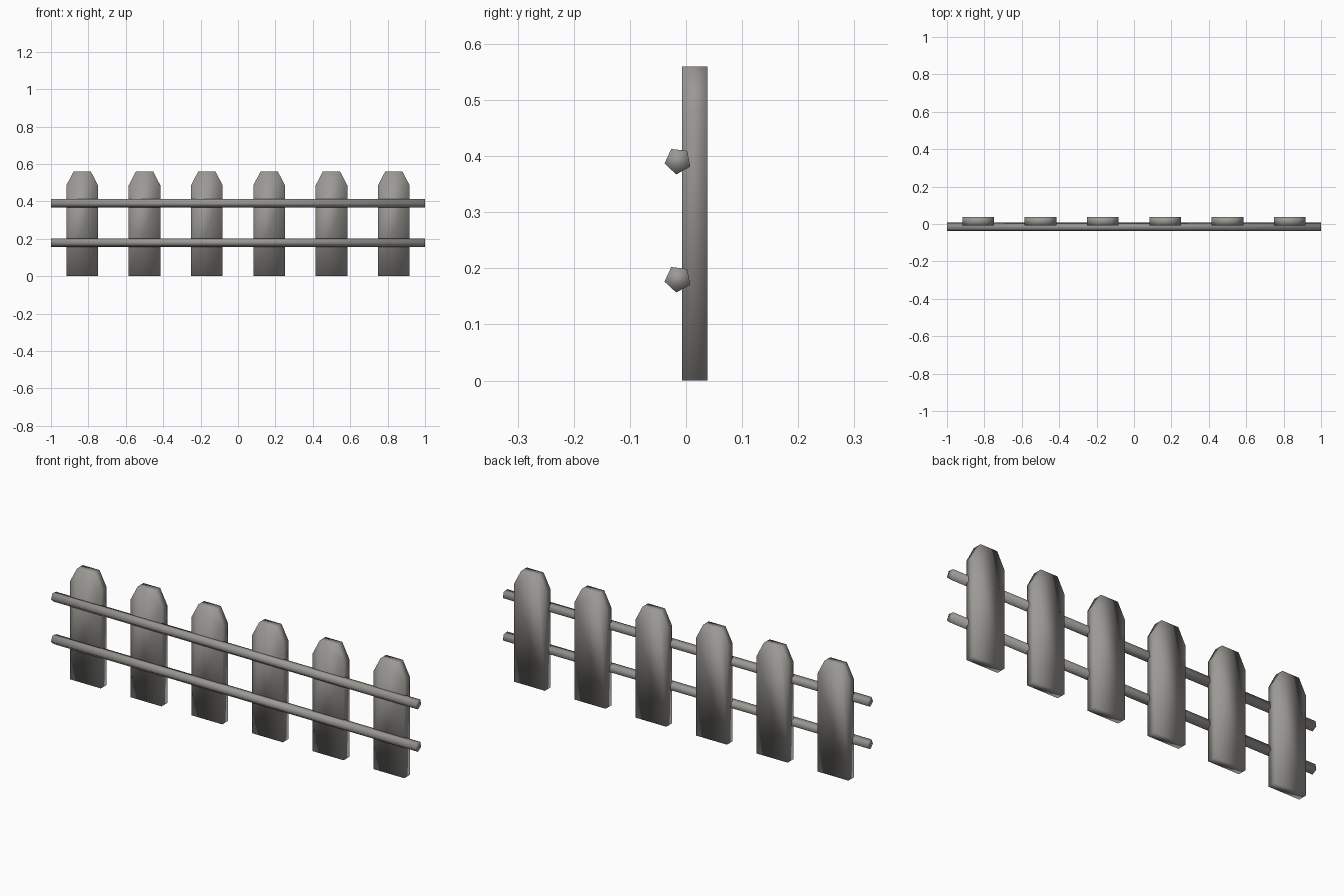
import bpy, bmesh, math

if "Cube" in bpy.data.objects:
    bpy.data.objects.remove(bpy.data.objects["Cube"])

wood = bpy.data.materials.new("weathered_grey")
wood.diffuse_color = (0.33, 0.32, 0.30, 1)
wood.use_nodes = True
wood.node_tree.nodes["Principled BSDF"].inputs["Base Color"].default_value = wood.diffuse_color


def prism(name, ring, offset):
    """Extrude a closed outline along an offset, shaded smooth."""
    bm = bmesh.new()
    face = bm.faces.new([bm.verts.new(p) for p in ring])
    ext = bmesh.ops.extrude_face_region(bm, geom=[face], use_keep_orig=True)
    moved = [v for v in ext["geom"] if isinstance(v, bmesh.types.BMVert)]
    bmesh.ops.translate(bm, verts=moved, vec=offset)
    bmesh.ops.recalc_face_normals(bm, faces=bm.faces)
    for f in bm.faces:
        f.smooth = True
    mesh = bpy.data.meshes.new(name)
    bm.to_mesh(mesh)
    bm.free()
    mesh.materials.append(wood)
    obj = bpy.data.objects.new(name, mesh)
    bpy.context.collection.objects.link(obj)
    return obj


# Six pickets with clipped top corners
half_outline = [(0.085, 0), (0.085, 0.485), (0.046, 0.56)]
outline = half_outline + [(-x, z) for x, z in reversed(half_outline)]
for i in range(6):
    cx = -0.833 + i * 0.3332
    prism(f"picket_{i + 1}", [(cx + x, -0.007, z) for x, z in outline], (0, 0.045, 0))

# Two five-sided rails across the front
for name, cz in (("lower_rail", 0.181), ("upper_rail", 0.3915)):
    ring = []
    for k in range(5):
        a = math.radians(263 + 72 * k)
        ring.append((-1, -0.0145 + 0.0243 * math.cos(a), cz + 0.0243 * math.sin(a)))
    prism(name, ring, (2, 0, 0))
